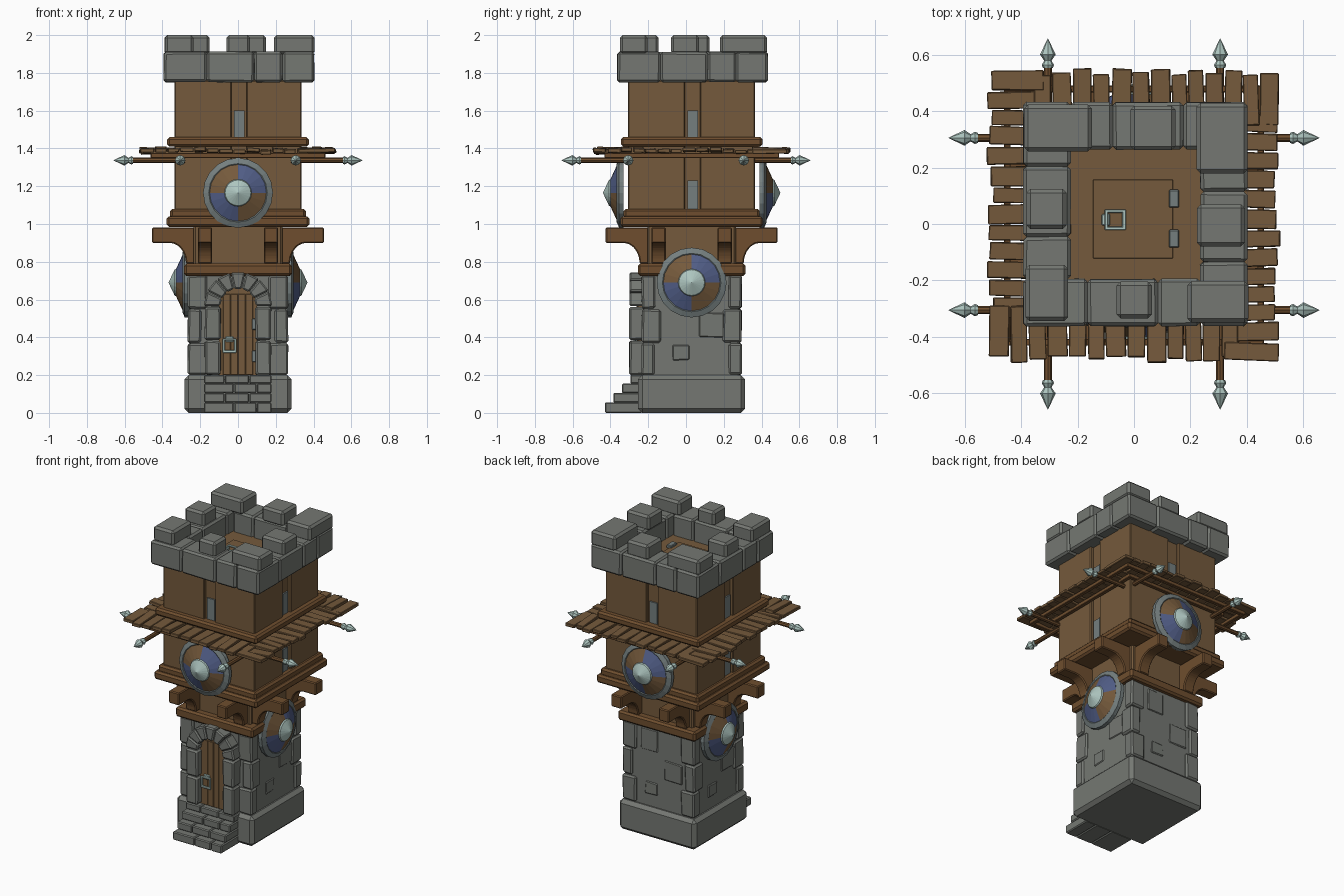
import bpy, bmesh, math, random
from mathutils import Matrix, Vector

if "Cube" in bpy.data.objects:
    bpy.data.objects.remove(bpy.data.objects["Cube"])

random.seed(4)
CY = 0.03                                   # tower axis is slightly behind the origin


def colour(name, r, g, b):
    m = bpy.data.materials.new(name)
    m.diffuse_color = [(c / 255) ** 2.2 for c in (r, g, b)] + [1]
    m.use_nodes = True
    m.node_tree.nodes["Principled BSDF"].inputs["Base Color"].default_value = m.diffuse_color
    return m


STONE = colour("grey stone", 116, 119, 114)
WOOD = colour("plank wood", 116, 90, 62)
BEAM = colour("beam wood", 110, 79, 50)
METAL = colour("pale steel", 172, 196, 190)
BLUE = colour("shield blue", 82, 94, 134)
IRON = colour("grey iron", 116, 126, 126)

I = Matrix.Identity(4)


def side(k):                                # frame whose -y points out of side k
    return Matrix.Translation((0, CY, 0)) @ Matrix.Rotation(k * math.pi / 2, 4, 'Z')


def finish(name, bm, mats, M=I, bevel=0):
    bmesh.ops.recalc_face_normals(bm, faces=bm.faces)
    if bevel:
        bmesh.ops.bevel(bm, geom=bm.edges[:], offset=bevel, segments=1, affect='EDGES')
    bm.transform(M)
    me = bpy.data.meshes.new(name)
    bm.to_mesh(me)
    bm.free()
    for m in mats:
        me.materials.append(m)
    ob = bpy.data.objects.new(name, me)
    bpy.context.collection.objects.link(ob)
    return ob


def box(name, x0, x1, y0, y1, z0, z1, mat, M=I, bevel=0.008, jit=0.0):
    bm = bmesh.new()
    bmesh.ops.create_cube(bm, size=1)
    for v in bm.verts:
        v.co = Vector(((x0 + x1) / 2 + v.co.x * (x1 - x0), (y0 + y1) / 2 + v.co.y * (y1 - y0),
                       (z0 + z1) / 2 + v.co.z * (z1 - z0)))
        v.co += Vector([random.uniform(-jit, jit) for _ in range(3)])
    return finish(name, bm, [mat], M, bevel)


def prism(name, pts, d0, d1, mat, M=I, bevel=0.0):   # outline in x-z, depth along y
    bm = bmesh.new()
    f = bm.faces.new([bm.verts.new((x, d0, z)) for x, z in pts])
    ext = bmesh.ops.extrude_face_region(bm, geom=[f])
    for v in ext["geom"]:
        if isinstance(v, bmesh.types.BMVert):
            v.co.y = d1
    return finish(name, bm, [mat], M, bevel)


def lathe(name, prof, seg, mats, M, rule=None):      # (radius, height) spun about local z
    bm = bmesh.new()
    rings = [[bm.verts.new((r * math.cos(2 * math.pi * i / seg), r * math.sin(2 * math.pi * i / seg), h))
              for i in range(seg)] if r else [bm.verts.new((0, 0, h))] * seg for r, h in prof]
    for j in range(len(prof) - 1):
        for i in range(seg):
            n = (i + 1) % seg
            quad = list(dict.fromkeys([rings[j][i], rings[j][n], rings[j + 1][n], rings[j + 1][i]]))
            f = bm.faces.new(quad)
            f.material_index = rule(j, i) if rule else 0
    return finish(name, bm, mats, M)


# ---- stone foot: base, wall, corner stones, loose stones
def centred(name, h, z0, z1, mat, bevel=0.01):
    return box(name, -h, h, CY - h, CY + h, z0, z1, mat, bevel=bevel)


centred("stone_base", 0.283, 0, 0.2, STONE, 0.022)
centred("stone_wall", 0.252, 0.18, 0.74, STONE)
levels = [0.2, 0.37, 0.55, 0.73]
for k in range(4):
    for n in range(3):
        a, b = (0.07, 0.1) if (n + k) % 2 else (0.1, 0.07)
        box("corner_stone", -0.265, -0.265 + a, -0.265, -0.265 + b, levels[n] + 0.002, levels[n + 1] - 0.002,
            STONE, side(k), 0.01, 0.003)
    if k:
        for x, z, w, h in ((-0.1, 0.28, 0.09, 0.08), (0.04, 0.4, 0.13, 0.13), (-0.13, 0.57, 0.12, 0.14)):
            box("wall_stone", x, x + w, -0.258, -0.24, z, z + h, STONE, side(k), 0.005, 0.003)

# ---- steps
for n, (y, z0, z1) in enumerate([(-0.43, 0.0, 0.055), (-0.385, 0.055, 0.105), (-0.34, 0.105, 0.155), (-0.295, 0.155, 0.2)]):
    cuts = [-0.18, -0.07, 0.06, 0.18] if n % 2 else [-0.18, -0.02, 0.1, 0.18]
    for a, b in zip(cuts, cuts[1:]):
        box("step_block", a, b - 0.002, y, -0.23, z0, z1, STONE, bevel=0.006)

# ---- door with arched stone frame
arch = [(0.1 * math.cos(t * math.pi / 12), 0.565 + 0.1 * math.sin(t * math.pi / 12)) for t in range(13)]
prism("door", [(-0.1, 0.2), (0.1, 0.2)] + arch, -0.255, -0.2, WOOD)
for x in (-0.06, -0.02, 0.02, 0.06):
    box("door_plank", x - 0.019, x + 0.019, -0.259, -0.25, 0.2, 0.63, WOOD, bevel=0.002)
for s in (-1, 1):
    for a, b in ((0.2, 0.385), (0.385, 0.565)):
        box("door_jamb", min(s * 0.092, s * 0.175), max(s * 0.092, s * 0.175), -0.3, -0.22, a, b - 0.003,
            STONE, bevel=0.01, jit=0.003)
for n in range(7):
    a, b = n * math.pi / 7 + 0.012, (n + 1) * math.pi / 7 - 0.012
    prism("arch_stone", [(r * math.cos(t), 0.565 + r * math.sin(t)) for r, t in
                         ((0.094, a), (0.182, a), (0.182, b), (0.094, b))], -0.3, -0.22, STONE, bevel=0.008)
for z in (0.3, 0.47):
    box("door_hinge", 0.075, 0.1, -0.272, -0.25, z - 0.03, z + 0.03, IRON, bevel=0.003)


def ring_handle(name, M):                   # plate and square pull, facing local -y
    box(name + "_plate", -0.02, 0.02, -0.012, 0, 0.015, 0.045, METAL, M, 0.003)
    for x0, x1, z0, z1 in ((-0.037, -0.024, -0.035, 0.03), (0.024, 0.037, -0.035, 0.03),
                           (-0.037, 0.037, -0.042, -0.028), (-0.037, 0.037, 0.022, 0.034)):
        box(name + "_pull", x0, x1, -0.022, -0.01, z0, z1, METAL, M, 0.003)


ring_handle("door_handle", Matrix.Translation((-0.045, -0.257, 0.36)))

# ---- wooden body and surrounding beams
centred("neck_wall", 0.235, 0.73, 1.0, WOOD)
centred("lower_beam_ring", 0.285, 0.725, 0.79, BEAM, 0.012)
centred("ledge_lower", 0.378, 0.985, 1.04, BEAM, 0.012)
centred("ledge_upper", 0.36, 1.03, 1.08, BEAM, 0.012)
centred("body_core", 0.315, 1.05, 1.775, WOOD, 0)
centred("upper_beam_ring", 0.375, 1.41, 1.46, BEAM, 0.012)

# curved bracket outline: (outward distance, height)
curve = [(0.275 + 0.085 * (1 - math.cos(t * math.pi / 10)), 0.79 + 0.11 * math.sin(t * math.pi / 10)) for t in range(6)]
bracket = [(0.455, 0.9), (0.455, 0.982), (0.2, 0.982), (0.2, 0.79)] + curve
OUT = Matrix.Rotation(-math.pi / 2, 4, 'Z')  # local x points out of the side

for k in range(4):
    S = side(k)
    for x in (-0.175, 0.175):
        prism("bracket", bracket, x - 0.038, x + 0.038, BEAM, S @ OUT, 0.006)
    # wall panels with a slit between them, lit windows at their feet
    for z0, z1, zw in ((1.07, 1.42, 1.23), (1.45, 1.76, 1.6)):
        box("wall_panel", -0.336, -0.035, -0.336, -0.3, z0, z1, WOOD, S, 0.005)
        box("wall_panel", 0.045, 0.336, -0.336, -0.3, z0, z1, WOOD, S, 0.005)
        box("window_slit", -0.022, 0.034, -0.324, -0.31, z0, zw, IRON, S, 0)
    # plank walkway roof, laid pinwheel fashion
    x = -0.515
    while x < 0.33:
        w = random.uniform(0.058, 0.078)
        z = 1.375 + random.uniform(-0.007, 0.009)
        R = Matrix.Translation((x, -0.42, z)) @ Matrix.Rotation(random.uniform(-0.04, 0.04), 4, 'Z') \
            @ Matrix.Rotation(random.uniform(-0.06, 0.06), 4, 'X')
        box("walkway_plank", 0, w - 0.006, -0.09 + random.uniform(-0.015, 0.012), 0.1, 0, 0.022, WOOD, S @ R, 0.003, 0.002)
        x += w
    for r in (0.36, 0.45):
        box("walkway_rail", -r - 0.012, r + 0.012, -r - 0.012, -r + 0.012, 1.35, 1.375, BEAM, S, 0.003)
    # spears
    for x in (-0.306, 0.306):
        T = Matrix.Rotation(k * math.pi / 2, 4, 'Z') @ Matrix.Translation((x, 0, 1.337)) @ Matrix.Rotation(math.pi / 2, 4, 'X')
        lathe("spear_shaft", [(0, 0.28), (0.014, 0.28), (0.014, 0.57), (0, 0.57)], 8, [BEAM], T)
        lathe("spear_head", [(0, 0.555), (0.018, 0.555), (0.022, 0.565), (0.013, 0.58), (0.028, 0.602), (0, 0.66)],
              8, [METAL], T)

# ---- round quartered shields: front and back high, left and right low
SHIELD = [(0, 0), (0.185, 0), (0.185, 0.024), (0.155, 0.037), (0.15, 0.034), (0.072, 0.07), (0.068, 0.078), (0, 0.11)]


def shield_rule(j, i):                      # 0 iron rim, 1 wood, 2 blue, 3 steel boss
    if j == 4:
        return 2 if (i // 5) % 2 == 0 else 1
    return 1 if j == 0 else 3 if j > 4 else 0


for k in range(4):
    z, r = (1.165, 0.36) if k % 2 == 0 else (0.69, 0.258)
    M = side(k) @ Matrix.Translation((0, -r, z)) @ Matrix.Rotation(math.pi / 2, 4, 'X')
    lathe("shield", SHIELD, 20, [IRON, WOOD, BLUE, METAL], M, shield_rule)

# ---- stone crown and battlements
CROWN = Matrix.Translation((0.005, 0.005, 0))
for k in range(4):
    for a, b in ((-0.398, -0.17), (-0.17, 0.08), (0.08, 0.23)):
        box("crown_block", a, b, -0.398, -0.23, 1.75, 1.912, STONE, CROWN @ side(k), 0.012, 0.002)
for x0, x1, y0, y1 in ((-0.39, -0.15, 0.258, 0.424), (-0.012, 0.148, 0.262, 0.42), (0.222, 0.404, 0.18, 0.43),
                       (0.224, 0.394, -0.08, 0.07), (0.19, 0.406, -0.35, -0.203), (-0.062, 0.064, -0.335, -0.205),
                       (-0.386, -0.235, -0.345, -0.145), (-0.382, -0.24, -0.018, 0.125)):
    box("merlon", x0, x1, y0, y1, 1.9, 2.0, STONE, bevel=0.014)

# ---- roof floor with hatch
box("hatch", -0.145, 0.138, -0.122, 0.158, 1.77, 1.783, WOOD, bevel=0.002)
for y in (-0.052, 0.09):
    box("hatch_hinge", 0.124, 0.16, y - 0.032, y + 0.032, 1.775, 1.797, IRON, bevel=0.004)
ring_handle("hatch_handle", Matrix.Translation((-0.07, 0.015, 1.783)) @ Matrix.Rotation(math.pi / 2, 4, 'Z')
            @ Matrix.Rotation(-math.pi / 2, 4, 'X'))
